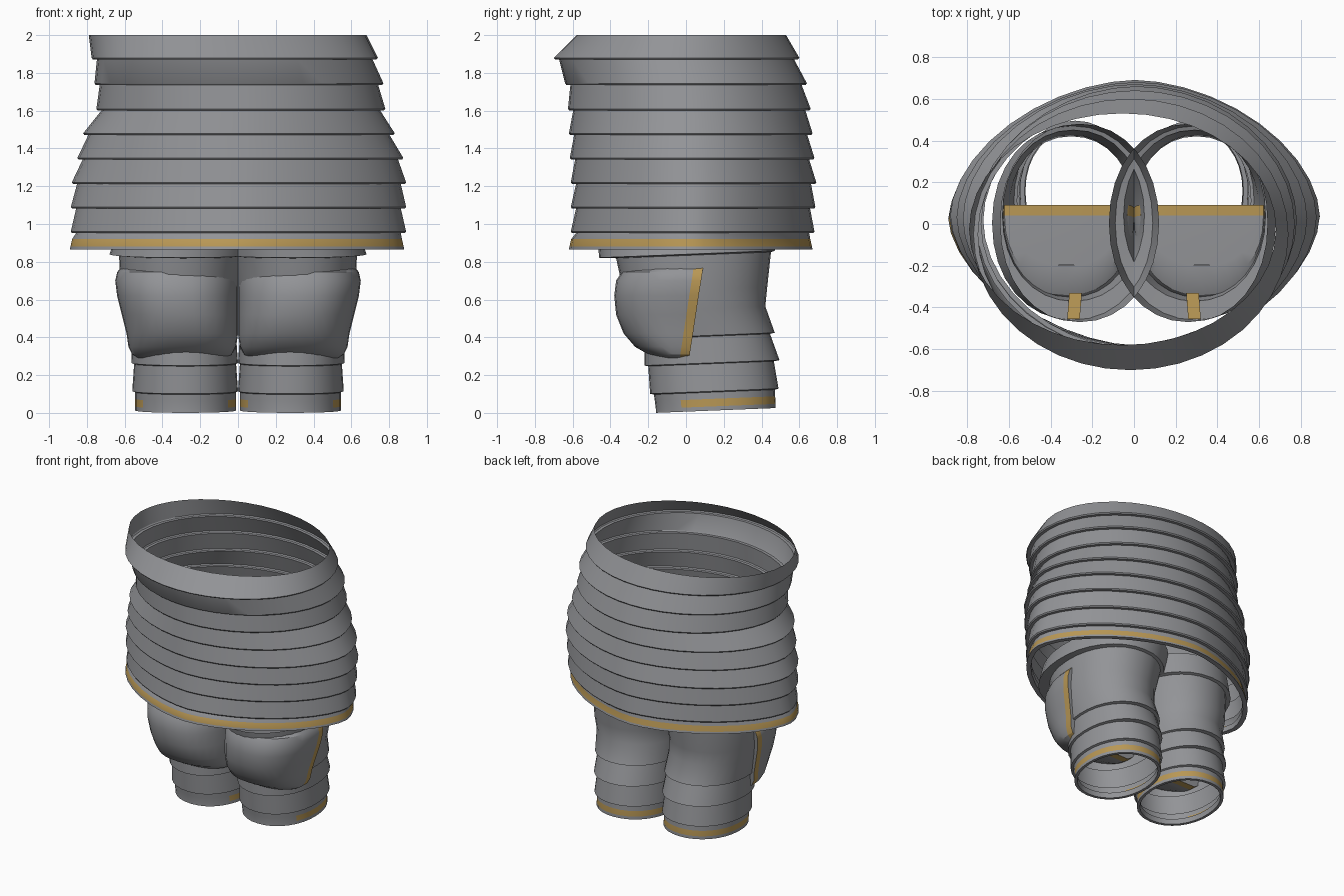
import bpy, bmesh, math

if "Cube" in bpy.data.objects:
    bpy.data.objects.remove(bpy.data.objects["Cube"], do_unlink=True)


def material(name, rgb):
    m = bpy.data.materials.new(name)
    m.use_nodes = True
    m.diffuse_color = (*rgb, 1)
    m.node_tree.nodes["Principled BSDF"].inputs["Base Color"].default_value = (*rgb, 1)
    return m


MATS = [material("steel grey", (0.29, 0.295, 0.31)), material("gold trim", (0.48, 0.31, 0.09))]


def finish(name, bm, angle=28, fix=False):
    if fix:
        bmesh.ops.recalc_face_normals(bm, faces=bm.faces)
    me = bpy.data.meshes.new(name)
    bm.to_mesh(me)
    bm.free()
    ob = bpy.data.objects.new(name, me)
    bpy.context.collection.objects.link(ob)
    for m in MATS:
        me.materials.append(m)
    bpy.ops.object.select_all(action="DESELECT")
    ob.select_set(True)
    bpy.context.view_layer.objects.active = ob
    bpy.ops.object.shade_smooth_by_angle(angle=math.radians(angle))
    return ob


def spow(v, e):
    return math.copysign(abs(v) ** e, v)


def ring(z, x0, x1, y0, y1, p=2.0, tilt=0.0, n=40):
    """Closed superellipse filling the given x and y ranges."""
    cx, cy, a, b = (x0 + x1) / 2, (y0 + y1) / 2, (x1 - x0) / 2, (y1 - y0) / 2
    pts = []
    for i in range(n):
        t = 2 * math.pi * i / n
        y = cy + b * spow(math.sin(t), 2 / p)
        pts.append((cx + a * spow(math.cos(t), 2 / p), y, z + tilt * (y - cy)))
    return pts


def loft(rings, gold):
    """Join rings listed from the top down; gold(row, centre) picks trim faces."""
    bm = bmesh.new()
    rows = [[bm.verts.new(c) for c in r] for r in rings]
    n = len(rows[0])
    for k in range(len(rows) - 1):
        for i in range(n):
            j = (i + 1) % n
            f = bm.faces.new((rows[k][i], rows[k + 1][i], rows[k + 1][j], rows[k][j]))
            f.material_index = int(gold(k, f.calc_center_median()))
    return bm


# Torso: overlapping bands, each flaring out to a lip (z, x range, y range of lips)
LIPS = [
    (1.88, -.775, .74, -.70, .60), (1.745, -.76, .77, -.64, .64),
    (1.61, -.75, .78, -.625, .66), (1.48, -.82, .83, -.62, .67),
    (1.35, -.85, .875, -.615, .68), (1.22, -.88, .89, -.61, .69),
    (1.09, -.885, .89, -.61, .685), (.96, -.885, .89, -.61, .68),
]
HEM = (-.89, .88, -.62, .67)


def inset(r, d):
    return r[0] + d, r[1] - d, r[2] + d, r[3] - d


body = [ring(2.0, -.79, .68, -.58, .53, 2.0)]
for i, (z, *r) in enumerate(LIPS):
    p = 2.0 - .045 * i
    body += [ring(z, *r, p), ring(z - .008, *inset(r, .006), p),
             ring(z - .008, *inset(r, .028), p)]
stripe_row = len(body)
for z, d in ((.92, .012), (.88, .003), (.865, 0), (.865, .035), (.9, .04)):
    body.append(ring(z, *inset(HEM, d), 1.67))
finish("torso_bands", loft(body, lambda k, c: k == stripe_row))

# Legs: (z, x inner, x outer, y front, y back), mirrored across x
LEG = [
    (.97, -.12, .64, -.47, .48), (.84, -.09, .68, -.46, .47),
    (.835, -.05, .63, -.37, .45), (.65, 0, .62, -.33, .43),
    (.55, 0, .60, -.30, .42), (.41, 0, .575, -.24, .47),
    (.405, .01, .56, -.22, .445), (.265, 0, .565, -.22, .495),
    (.26, .01, .55, -.20, .465), (.115, 0, .56, -.19, .49),
    (.11, .01, .545, -.17, .47), (.075, .01, .545, -.165, .472),
    (.035, .01, .545, -.16, .475), (.013, .01, .545, -.16, .475),
    (.013, .03, .525, -.14, .455), (.05, .035, .52, -.135, .45),
]
CUFF = 11  # row holding the trim around the back of the cuff

# Thigh plates: domed solids with a flat back and trimmed rear edge
PLATE = [
    (.775, .07, .58, -.20, .09), (.77, .03, .62, -.28, .09),
    (.745, .01, .64, -.34, .087), (.70, 0, .65, -.37, .08),
    (.62, 0, .64, -.38, .067), (.52, 0, .615, -.37, .052),
    (.42, 0, .59, -.33, .037), (.35, .01, .58, -.27, .026),
    (.31, .03, .56, -.20, .02), (.285, .07, .52, -.13, .018),
]


def plate_row(z, x0, x1, yf, yb, n=16):
    cx, a, ys = (x0 + x1) / 2, (x1 - x0) / 2, yb - .05
    pts = [(x0, yb, z)]
    for i in range(n + 1):
        t = math.pi * i / n
        pts.append((cx - a * spow(math.cos(t), .85), ys - (ys - yf) * math.sin(t) ** .9, z))
    return pts + [(x1, yb, z)]


def thigh_plate():
    bm = bmesh.new()
    rows = [[bm.verts.new(c) for c in plate_row(*r)] for r in PLATE]
    n = len(rows[0])
    for a, b in zip(rows, rows[1:]):
        for i in range(n - 1):
            f = bm.faces.new((a[i], b[i], b[i + 1], a[i + 1]))
            f.material_index = int(i in (0, n - 2))
        bm.faces.new((a[0], a[-1], b[-1], b[0]))
    for row in (rows[0], rows[-1]):
        for i in range(n // 2 - 1):
            f = bm.faces.new((row[i], row[i + 1], row[n - 2 - i], row[n - 1 - i]))
            f.material_index = int(i == 0)
    return bm


def inner_strap():
    """Thin trim strip down the inside front of the thigh."""
    bm = bmesh.new()
    v = [bm.verts.new(c) for c in ((.26, -.455, .95), (.32, -.455, .95),
                                   (.31, -.33, .79), (.25, -.33, .79))]
    bm.faces.new(v).material_index = 1
    return bm


def mirror_x(bm):
    for v in bm.verts:
        v.co.x = -v.co.x
    bmesh.ops.reverse_faces(bm, faces=bm.faces)
    return bm


for side, flip in (("left", False), ("right", True)):
    leg = loft([ring(z, *r, 2.1, .04, 32) for z, *r in LEG],
               lambda k, c: k == CUFF and c.y > 0)
    for part, bm, fix in (("leg", leg, False), ("thigh_plate", thigh_plate(), True),
                          ("inner_strap", inner_strap(), False)):
        finish(f"{side}_{part}", mirror_x(bm) if flip else bm, fix=fix)
